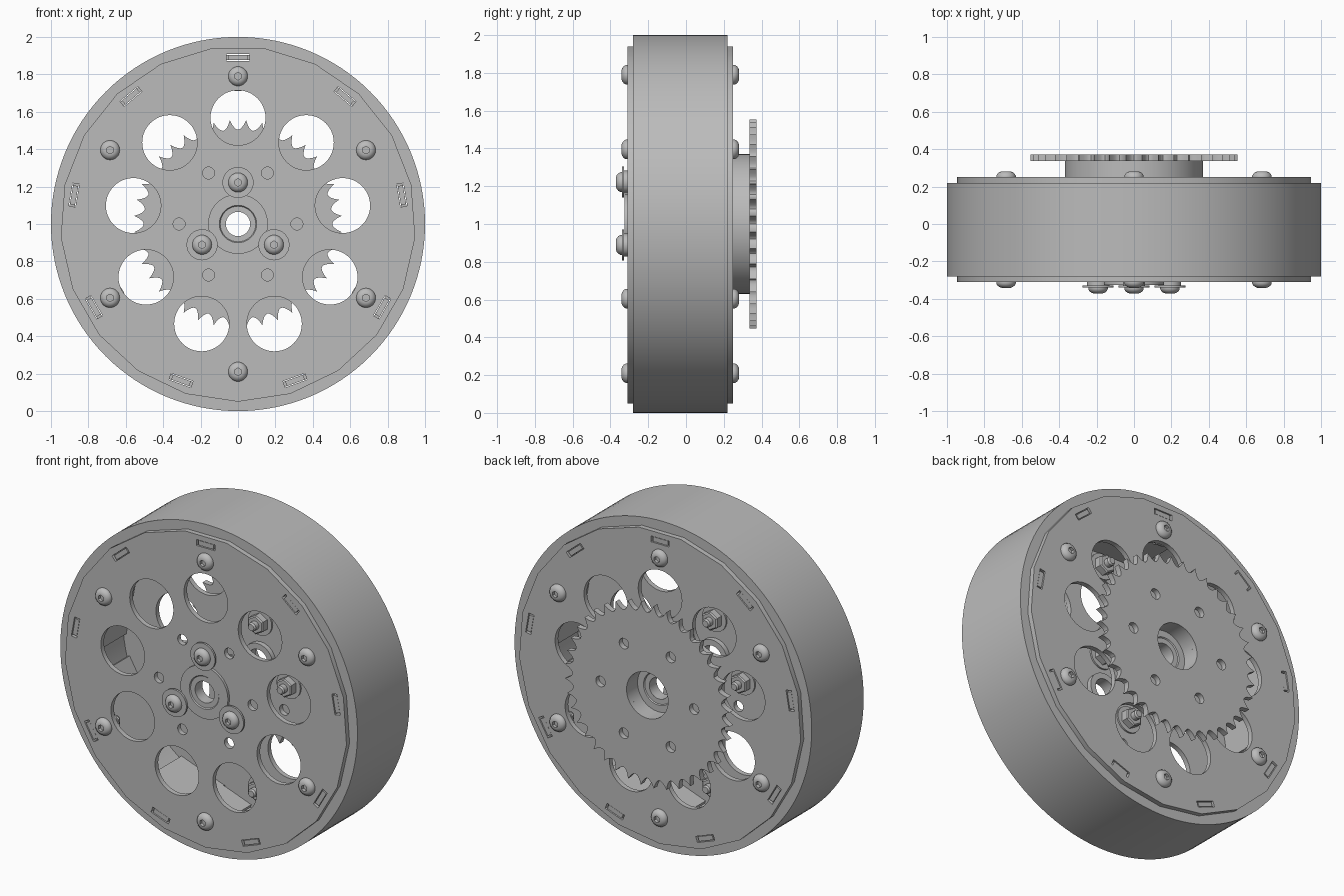
import bpy, bmesh
from math import sin, cos, pi, radians

cube = bpy.data.objects.get("Cube")
if cube:
    bpy.data.objects.remove(cube)

grey = bpy.data.materials.new("grey_metal")
grey.use_nodes = True
GREY = (0.5, 0.5, 0.5, 1)
grey.diffuse_color = GREY
grey.node_tree.nodes["Principled BSDF"].inputs["Base Color"].default_value = GREY

AXIS_Z = 1.0
FRONT, BACK = -0.31, 0.25      # outer faces of the side plates
THICK = 0.03


def finish(name, bm):
    """Turn a bmesh into a smooth-by-angle grey object."""
    bmesh.ops.remove_doubles(bm, verts=bm.verts, dist=1e-5)
    bmesh.ops.recalc_face_normals(bm, faces=bm.faces)
    me = bpy.data.meshes.new(name)
    bm.to_mesh(me)
    bm.free()
    me.materials.append(grey)
    me.shade_smooth()
    me.set_sharp_from_angle(angle=radians(30))
    ob = bpy.data.objects.new(name, me)
    bpy.context.collection.objects.link(ob)
    return ob


def polar(r, deg):
    """Position in the wheel plane, angle measured clockwise from the top."""
    return r * sin(radians(deg)), r * cos(radians(deg))


def circle(r, centre=(0, 0), n=40, turn=0):
    return [(centre[0] + p[0], centre[1] + p[1])
            for p in (polar(r, turn + 360 * i / n) for i in range(n))]


def slab(name, loops, y0, y1):
    """Flat plate with holes: the first loop is the outline."""
    cu = bpy.data.curves.new(name, 'CURVE')
    cu.dimensions = '2D'
    cu.fill_mode = 'BOTH'
    cu.extrude = (y1 - y0) / 2
    for loop in loops:
        sp = cu.splines.new('POLY')
        sp.points.add(len(loop) - 1)
        for p, (x, z) in zip(sp.points, loop):
            p.co = (x, z, 0, 1)
        sp.use_cyclic_u = True
    tmp = bpy.data.objects.new(name + "_outline", cu)
    me = bpy.data.meshes.new_from_object(tmp)
    bpy.data.objects.remove(tmp)
    bm = bmesh.new()
    bm.from_mesh(me)
    bpy.data.meshes.remove(me)
    for v in bm.verts:
        x, z, d = v.co
        v.co = (x, (y0 + y1) / 2 - d, AXIS_Z + z)
    return finish(name, bm)


def lathe(name, profile, at=(0, 0), y=0, out=1, n=32, closed=False, hex_r=0):
    """Revolve (radius, height) points round an axis parallel to y.
    Radii up to hex_r follow a hexagon."""
    bm = bmesh.new()
    rings = []
    for r, h in profile:
        ring = []
        for i in range(n):
            a = 2 * pi * i / n
            k = r
            if 0 < r <= hex_r:
                k = r * cos(pi / 6) / cos((a % (pi / 3)) - pi / 6)
            ring.append(bm.verts.new((at[0] + k * sin(a), y + out * h,
                                      AXIS_Z + at[1] + k * cos(a))))
        rings.append(ring)
    pairs = list(zip(rings, rings[1:]))
    if closed:
        pairs.append((rings[-1], rings[0]))
    else:
        bm.faces.new(rings[0])
        bm.faces.new(rings[-1])
    for a, b in pairs:
        for i in range(n):
            j = (i + 1) % n
            bm.faces.new((a[i], a[j], b[j], b[i]))
    return finish(name, bm)


def tube(name, r_in, r_out, y0, y1, n=64):
    return lathe(name, [(r_in, y0), (r_out, y0), (r_out, y1), (r_in, y1)],
                 n=n, closed=True)


def box_loop(deg, r, half_w, half_t):
    """Rectangle lying along the rim direction."""
    (ux, uz), (tx, tz) = polar(1, deg), polar(1, deg + 90)
    return [(ux * (r + b) + tx * a, uz * (r + b) + tz * a)
            for a, b in ((-half_w, -half_t), (half_w, -half_t),
                         (half_w, half_t), (-half_w, half_t))]


def screw(name, at, y, out):
    """Button head with a hex socket."""
    lathe(name + "_head",
          [(0.052, 0), (0.052, 0.008), (0.046, 0.019), (0.036, 0.027),
           (0.025, 0.031), (0.02, 0.031), (0.02, 0.012)],
          at, y, out, n=36, hex_r=0.021)


def nut(name, at, y, out):
    """Washer, hex nut and protruding threaded end inside the drum."""
    lathe(name + "_washer", [(0.08, 0), (0.08, 0.01)], at, y, out)
    lathe(name + "_nut", [(0.058, 0.01), (0.058, 0.05), (0.05, 0.056)], at, y, out, n=6)
    lathe(name + "_stud", [(0.026, 0), (0.026, 0.085), (0.019, 0.095)], at, y, out, n=20)


NINE = [40 * i for i in range(9)]
SIX = [60 * i for i in range(6)]
THREE = [0, 120, 240]

# Tread band
tube("tread", 0.93, 1.0, FRONT + THICK, BACK - THICK, n=128)

# Side plates: faceted outline, lightening holes, small holes, tab slots, bore
outline = circle(0.95, n=21, turn=180)
small_holes = [circle(0.032, polar(0.315, a + 30), 20) for a in SIX]
plate_holes = ([circle(0.147, polar(0.568, a), 48) for a in NINE] + small_holes
               + [box_loop(a, 0.89, 0.062, 0.018) for a in NINE]
               + [circle(0.1)])
slab("front_plate", [outline] + plate_holes, FRONT, FRONT + THICK)
slab("back_plate", [outline] + plate_holes, BACK - THICK, BACK)

# Boards spanning the plates under the tread, with end tabs in the slots
for i, a in enumerate(NINE):
    slab(f"board_{i}", [box_loop(a, 0.89, 0.25, 0.014)], FRONT + THICK, BACK - THICK)
    slab(f"board_tab_{i}", [box_loop(a, 0.89, 0.051, 0.014)], FRONT + 0.004, BACK - 0.004)

# Rim screws on both plates
for i, a in enumerate(SIX):
    p = polar(0.79, a)
    for side, y, out in (("front", FRONT, -1), ("back", BACK, 1)):
        screw(f"{side}_rim_screw_{i}", p, y, out)
        nut(f"{side}_rim_{i}", p, y - out * THICK, -out)

# Hub screws with wide washers; nuts on the inside of both plates
for i, a in enumerate(THREE):
    p = polar(0.222, a)
    lathe(f"hub_washer_{i}", [(0.083, 0), (0.083, 0.012)], p, FRONT - 0.018, -1)
    lathe(f"hub_spacer_{i}", [(0.06, 0), (0.06, 0.018)], p, FRONT, -1)
    screw(f"hub_screw_{i}", p, FRONT - 0.03, -1)
    nut(f"front_hub_{i}", p, FRONT + THICK, 1)
    nut(f"back_hub_{i}", p, BACK - THICK, -1)

# Flanged bearings in the plate centres
for side, y, out in (("front", FRONT, -1), ("back", BACK, 1)):
    lathe(f"{side}_bearing",
          [(0.065, -0.06), (0.1, -0.06), (0.1, 0), (0.16, 0), (0.16, 0.016),
           (0.1, 0.016), (0.095, 0.01), (0.065, 0.01)],
          y=y, out=out, n=48, closed=True)

# Sprocket on its drum
tube("sprocket_hub", 0.14, 0.37, BACK, 0.34)
TEETH, STEPS = 40, 8
teeth = [polar(0.556 - 0.052 * abs(sin(pi * i / STEPS)) ** 0.8,
               360 * (i + STEPS / 2) / (TEETH * STEPS))
         for i in range(TEETH * STEPS)]
slab("sprocket", [teeth, circle(0.14)] + small_holes, 0.337, 0.372)
